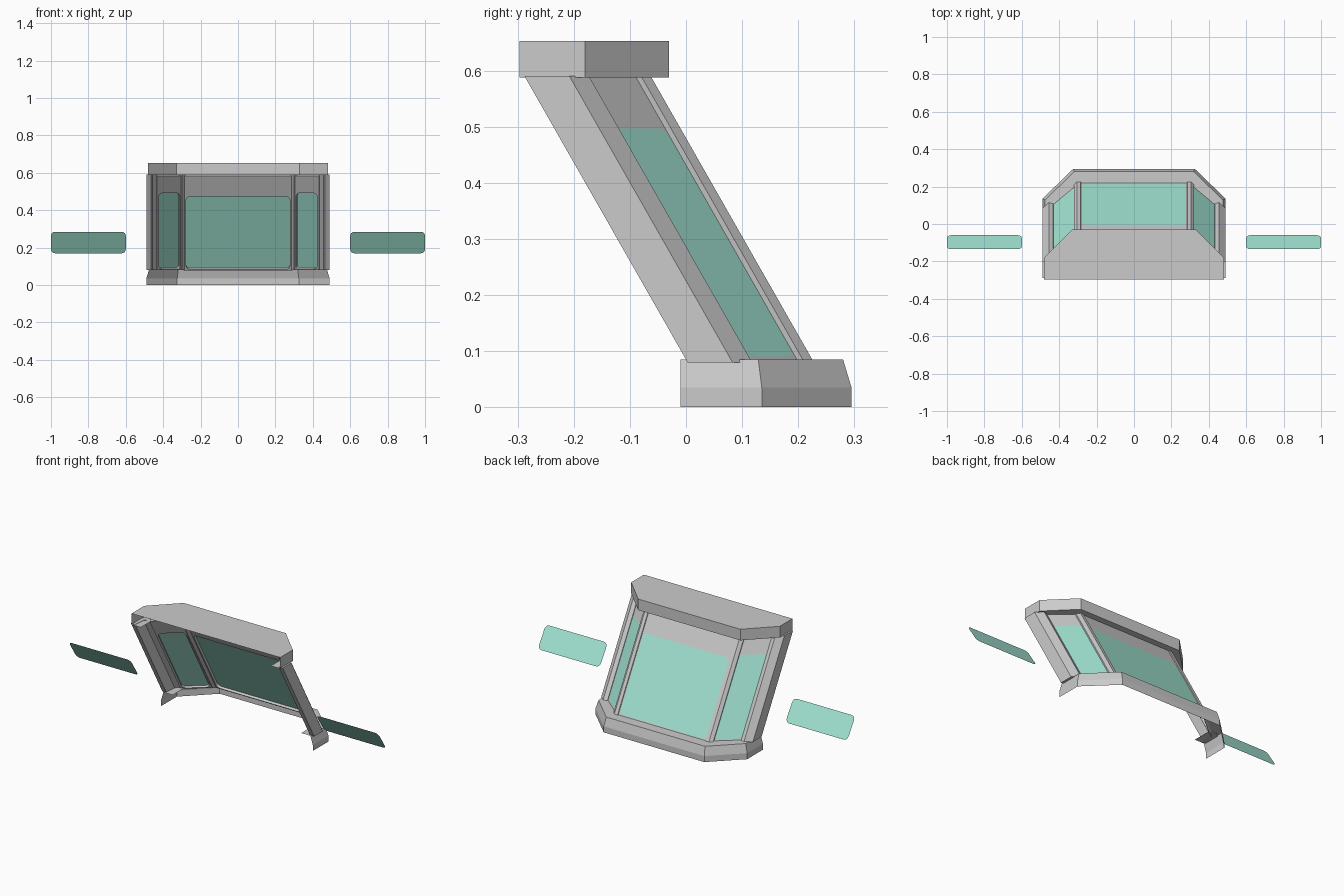
import bpy, bmesh
from math import sin, cos, pi

if "Cube" in bpy.data.objects:
    bpy.data.objects.remove(bpy.data.objects["Cube"])

RAKE, Z0, Z1 = 0.57, 0.085, 0.59   # backward lean and the span of the posts

green = bpy.data.materials.new("green_glass")
green.diffuse_color = (0.36, 0.78, 0.65, 1)
green.use_nodes = True
green.node_tree.nodes["Principled BSDF"].inputs["Base Color"].default_value = green.diffuse_color


def make(name, verts, faces, mat=None, thick=0, smooth=False):
    me = bpy.data.meshes.new(name)
    me.from_pydata(verts, [], faces)
    bm = bmesh.new()
    bm.from_mesh(me)
    bmesh.ops.remove_doubles(bm, verts=bm.verts, dist=1e-5)
    bmesh.ops.recalc_face_normals(bm, faces=bm.faces)
    # open sheets: make sure they face outward (back / up)
    if mat or thick:
        bm.normal_update()
        if sum(f.normal.y * f.calc_area() for f in bm.faces) < 0:
            bmesh.ops.reverse_faces(bm, faces=bm.faces)
    bm.to_mesh(me)
    bm.free()
    ob = bpy.data.objects.new(name, me)
    bpy.context.collection.objects.link(ob)
    if mat:
        me.materials.append(mat)
    if thick:
        m = ob.modifiers.new("thickness", 'SOLIDIFY')
        m.thickness, m.offset = thick, -1
    if smooth:
        bpy.ops.object.select_all(action='DESELECT')
        ob.select_set(True)
        bpy.context.view_layer.objects.active = ob
        bpy.ops.object.shade_smooth_by_angle(angle=0.6)
    return ob


def rounded(u0, u1, z0, z1, r, n=5):
    pts = []
    for k, (cu, cz) in enumerate([(u1 - r, z1 - r), (u0 + r, z1 - r), (u0 + r, z0 + r), (u1 - r, z0 + r)]):
        for i in range(n):
            a = pi / 2 * (k + i / (n - 1))
            pts.append((cu + r * cos(a), cz + r * sin(a)))
    return pts


def on_wall(a, b, u, z):
    # u in plan units measured along the line a to b
    L = ((b[0] - a[0]) ** 2 + (b[1] - a[1]) ** 2) ** 0.5
    t = u / L
    return (a[0] + (b[0] - a[0]) * t, a[1] + (b[1] - a[1]) * t - RAKE * (z - Z0), z)


def window(name, a, b, ztop, border):
    L = ((b[0] - a[0]) ** 2 + (b[1] - a[1]) ** 2) ** 0.5
    inner = rounded(border, L - border, 0.09, ztop, 0.022)
    outer = rounded(0, L, Z0, Z1, 0)
    n = len(inner)
    pi_ = [on_wall(a, b, *p) for p in inner]
    po = [on_wall(a, b, *p) for p in outer]
    make(name + "_pane", pi_, [list(range(n))], green)
    # frame with header above the pane
    faces = [(i, (i + 1) % n, n + (i + 1) % n, n + i) for i in range(n)]
    make(name + "_frame", pi_ + po, faces, thick=0.014)


def post(name, plan, s):
    n = len(plan)
    v = [(s * x, y - RAKE * (z - Z0), z) for z in (Z0 - 0.005, Z1) for x, y in plan]
    f = [(i, (i + 1) % n, n + (i + 1) % n, n + i) for i in range(n)]
    make(name, v, f + [list(range(n)), list(range(n, 2 * n))])


def outline(xc, yb, xs, ys, yf, d):
    # U-shaped plan with cut corners, inset by d
    half = [(xs - d, yf), (xs - d, ys - 0.414 * d), (xc - 0.414 * d, yb - d)]
    return half + [(-x, y) for x, y in reversed(half)]


def sweep(name, shape, profile, cap_top=False):
    rows = [[(x, y, z) for x, y in outline(*shape, d)] for d, z in profile]
    v = [p for r in rows for p in r]
    f = [(j * 6 + i, j * 6 + i + 1, j * 6 + i + 7, j * 6 + i + 6)
         for j in range(len(rows) - 1) for i in range(5)]
    if cap_top:
        f.append([(len(rows) - 1) * 6 + i for i in range(6)])
    ob = make(name, v, f)
    # outer wall faces outward
    me = ob.data
    if sum(p.normal.y * p.area for p in me.polygons if p.center.y > shape[1] - 0.05) < 0:
        me.flip_normals()


# sill and roof shells, open toward the front
sweep("base_sill", (0.325, 0.295, 0.49, 0.135, -0.01),
      [(0, 0), (0, 0.035), (0.015, Z0), (0.075, Z0)])
sweep("roof", (0.33, -0.03, 0.48, -0.18, -0.297),
      [(0.06, 0.588), (0, 0.588), (0, 0.653)], cap_top=True)

# raked windows
window("rear_window", (-0.292, 0.22), (0.292, 0.22), 0.48, 0.014)
for s, side in ((1, "right"), (-1, "left")):
    window(side + "_window", (s * 0.308, 0.207), (s * 0.44, 0.097), 0.497, 0.012)
    post(side + "_corner_post", [(0.28, 0.21), (0.285, 0.225), (0.305, 0.225),
                                 (0.322, 0.208), (0.318, 0.193), (0.30, 0.19)], s)
    post(side + "_end_post", [(0.49, 0.0), (0.49, 0.08), (0.455, 0.115), (0.432, 0.108),
                              (0.43, 0.096), (0.458, 0.07), (0.464, 0.0)], s)
    # separate tilted side panels
    pts = rounded(0.6, 1.0, 0.17, 0.285, 0.022)
    make(side + "_outer_panel", [(s * x, -0.06 - 0.65 * (z - 0.17), z) for x, z in pts],
         [list(range(len(pts)))], green)
